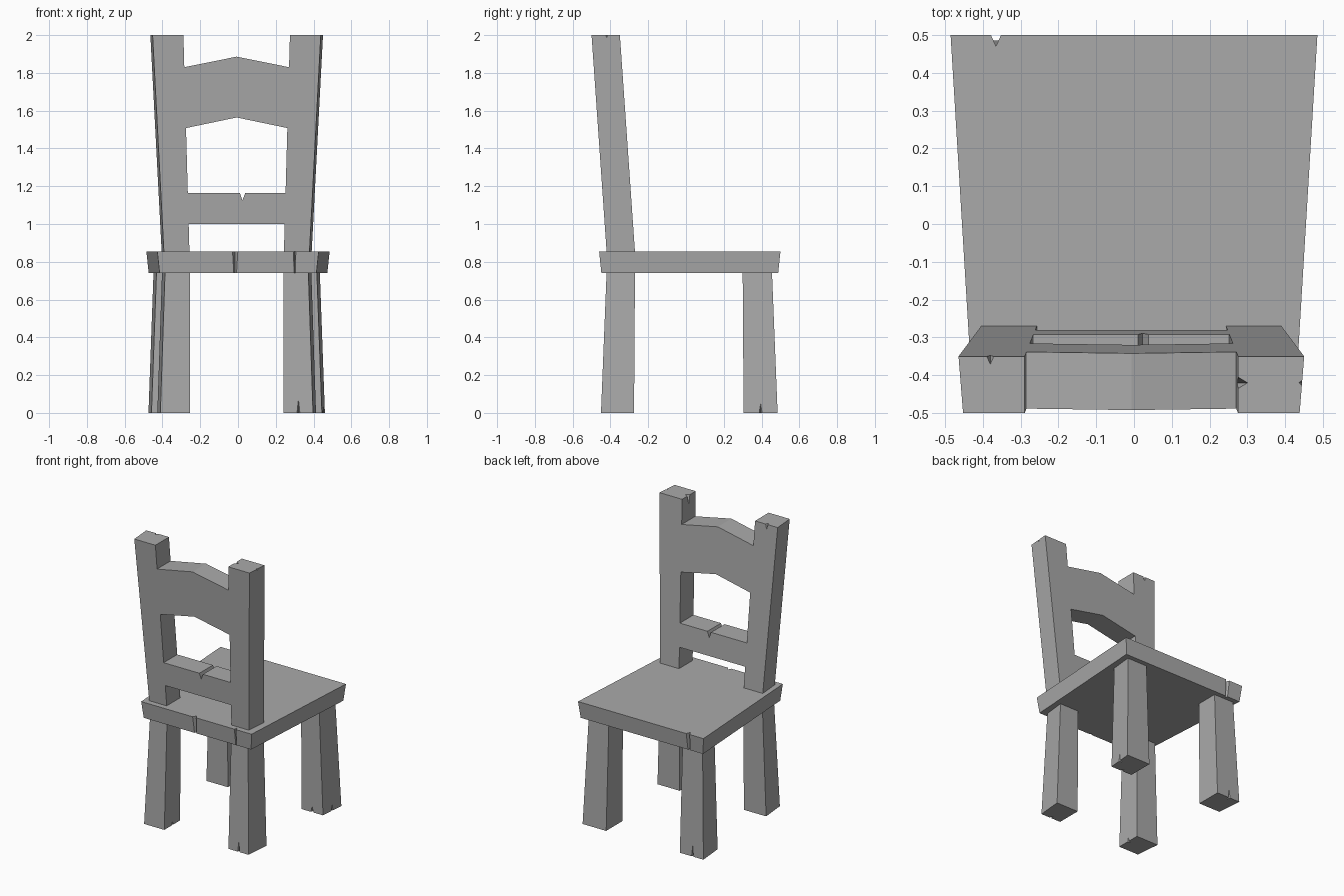
import bpy
import bmesh
from mathutils import Vector

cube = bpy.data.objects.get("Cube")
if cube:
    bpy.data.objects.remove(cube, do_unlink=True)

SHIFT = -0.007          # the frame leans a touch to one side
GREY = (0.4, 0.4, 0.4, 1)
mat = bpy.data.materials.new("grey_wood")
mat.use_nodes = True
mat.diffuse_color = GREY
bsdf = next(n for n in mat.node_tree.nodes if n.type == 'BSDF_PRINCIPLED')
bsdf.inputs["Base Color"].default_value = GREY


def finish(name, bm):
    bmesh.ops.recalc_face_normals(bm, faces=bm.faces)
    mesh = bpy.data.meshes.new(name)
    bm.to_mesh(mesh)
    bm.free()
    mesh.materials.append(mat)
    ob = bpy.data.objects.new(name, mesh)
    bpy.context.collection.objects.link(ob)
    return ob


def block(name, lower, upper):
    """Six-sided block between two four-cornered outlines."""
    bm = bmesh.new()
    lo = [bm.verts.new(p) for p in lower]
    hi = [bm.verts.new(p) for p in upper]
    bm.faces.new(lo)
    bm.faces.new(hi)
    for i in range(4):
        j = (i + 1) % 4
        bm.faces.new((lo[i], lo[j], hi[j], hi[i]))
    return finish(name, bm)


def carve(target, points):
    """Cut the convex hull of the points out of the target."""
    bm = bmesh.new()
    for p in points:
        bm.verts.new(p)
    bmesh.ops.convex_hull(bm, input=bm.verts[:])
    cutter = finish("cutter", bm)
    cutter.hide_render = True
    mod = target.modifiers.new("cut", 'BOOLEAN')
    mod.operation = 'DIFFERENCE'
    mod.solver = 'EXACT'
    mod.object = cutter
    bpy.context.view_layer.objects.active = target
    bpy.ops.object.modifier_apply(modifier=mod.name)
    bpy.data.objects.remove(cutter, do_unlink=True)


def nick(target, at, out, width, height, depth):
    """Pointed crack that starts at the end of a beam and fades along it."""
    at, out = Vector(at), Vector(out)
    side = Vector((-out.y, out.x, 0)) * width / 2
    base = at - Vector((0, 0, height * 0.1))
    rim = out * 0.02
    carve(target, [base - side + rim, base + side + rim, base - out * depth,
                   at + Vector((0, 0, height)) + rim])


def groove(target, x, y, out, width, depth):
    """Upright V groove in the edge of the seat."""
    pts = []
    for z in (0.7, 0.9):
        pts += [(x - width / 2, y + out * 0.02, z), (x + width / 2, y + out * 0.02, z),
                (x, y - out * depth, z)]
    carve(target, pts)


# Seat, tapered towards the backrest and slightly smaller underneath
def seat_outline(inset, z):
    n, w, f, b = 0.427 - inset, 0.485 - inset, -0.46 + inset, 0.5 - inset
    return [(-n, f, z), (n, f, z), (w, b, z), (-w, b, z)]


seat = block("seat", seat_outline(0.012, 0.74), seat_outline(0, 0.855))
groove(seat, -0.015, -0.455, -1, 0.045, 0.02)
groove(seat, 0.3, -0.455, -1, 0.02, 0.02)
groove(seat, -0.365, 0.495, 1, 0.04, 0.025)


# Legs
def leg_outline(s, inner, outer, y0, y1, z):
    return [(s * inner + SHIFT, y0, z), (s * (outer - 0.016) + SHIFT, y0, z),
            (s * outer + SHIFT, y1, z), (s * inner + SHIFT, y1, z)]


legs = {}
for side, s in (("left", 1), ("right", -1)):
    legs["front", side] = block("front_leg_" + side,
                                leg_outline(s, 0.248, 0.42, -0.45, -0.275, 0),
                                leg_outline(s, 0.248, 0.395, -0.42, -0.27, 0.75))
    legs["back", side] = block("back_leg_" + side,
                               leg_outline(s, 0.285, 0.467, 0.305, 0.485, 0),
                               leg_outline(s, 0.285, 0.44, 0.30, 0.455, 0.75))

nick(legs["front", "left"], (0.32, -0.45, 0), (0, -1, 0), 0.03, 0.15, 0.03)
nick(legs["back", "left"], (0.455, 0.395, 0), (1, 0, 0), 0.035, 0.11, 0.03)
nick(legs["back", "left"], (0.36, 0.305, 0), (0, -1, 0), 0.04, 0.07, 0.03)
nick(legs["back", "right"], (-0.39, 0.485, 0), (0, 1, 0), 0.03, 0.15, 0.03)
nick(legs["front", "right"], (-0.255, -0.36, 0), (1, 0, 0), 0.03, 0.06, 0.025)

# Backrest: two posts and two rails in one leaning frame
ROWS = (0.845, 1.0, 1.163, 1.508, 1.83, 2.0)
RAILS = (1, 3)          # row gaps filled between the posts


def back_point(col, row, rear):
    z = ROWS[row]
    if col == 0 and row in (3, 4):
        z += 0.056      # peak of the crest rail
    t = (z - 0.85) / 1.15
    outer = 0.385 + 0.06 * t + (0.012 if rear else 0)
    half = (0, 0.25 + 0.032 * t, outer)[abs(col)]
    x = half if col > 0 else -half
    y = (-0.27 if rear else -0.42) - 0.08 * t
    return (x + SHIFT, y, z)


bm = bmesh.new()
cells = [(c, r) for r in range(5) for c in (-2, -1, 0, 1)
         if c in (-2, 1) or r in RAILS]
verts = {}


def vert(key, rear):
    if (key, rear) not in verts:
        verts[key, rear] = bm.verts.new(back_point(*key, rear))
    return verts[key, rear]


borders = set()
for c, r in cells:
    ring = [(c, r), (c + 1, r), (c + 1, r + 1), (c, r + 1)]
    for rear in (False, True):
        bm.faces.new([vert(k, rear) for k in ring])
    borders.update(zip(ring, ring[1:] + ring[:1]))
for a, b in borders:
    if (b, a) not in borders:
        bm.faces.new((vert(a, False), vert(b, False), vert(b, True), vert(a, True)))
backrest = finish("backrest", bm)

# Split in the lower rail and chips in the post tops
carve(backrest, [(x, y, z) for y in (-0.6, -0.2)
                 for x, z in ((0.005, 1.18), (0.045, 1.18), (0.023, 1.125))])
nick(backrest, (-0.38, -0.35, 2), (0, 1, 0), 0.04, -0.06, 0.025)
nick(backrest, (0.275, -0.42, 2), (-1, 0, 0), 0.06, -0.1, 0.03)
nick(backrest, (0.445, -0.42, 2), (1, 0, 0), 0.05, -0.05, 0.012)
